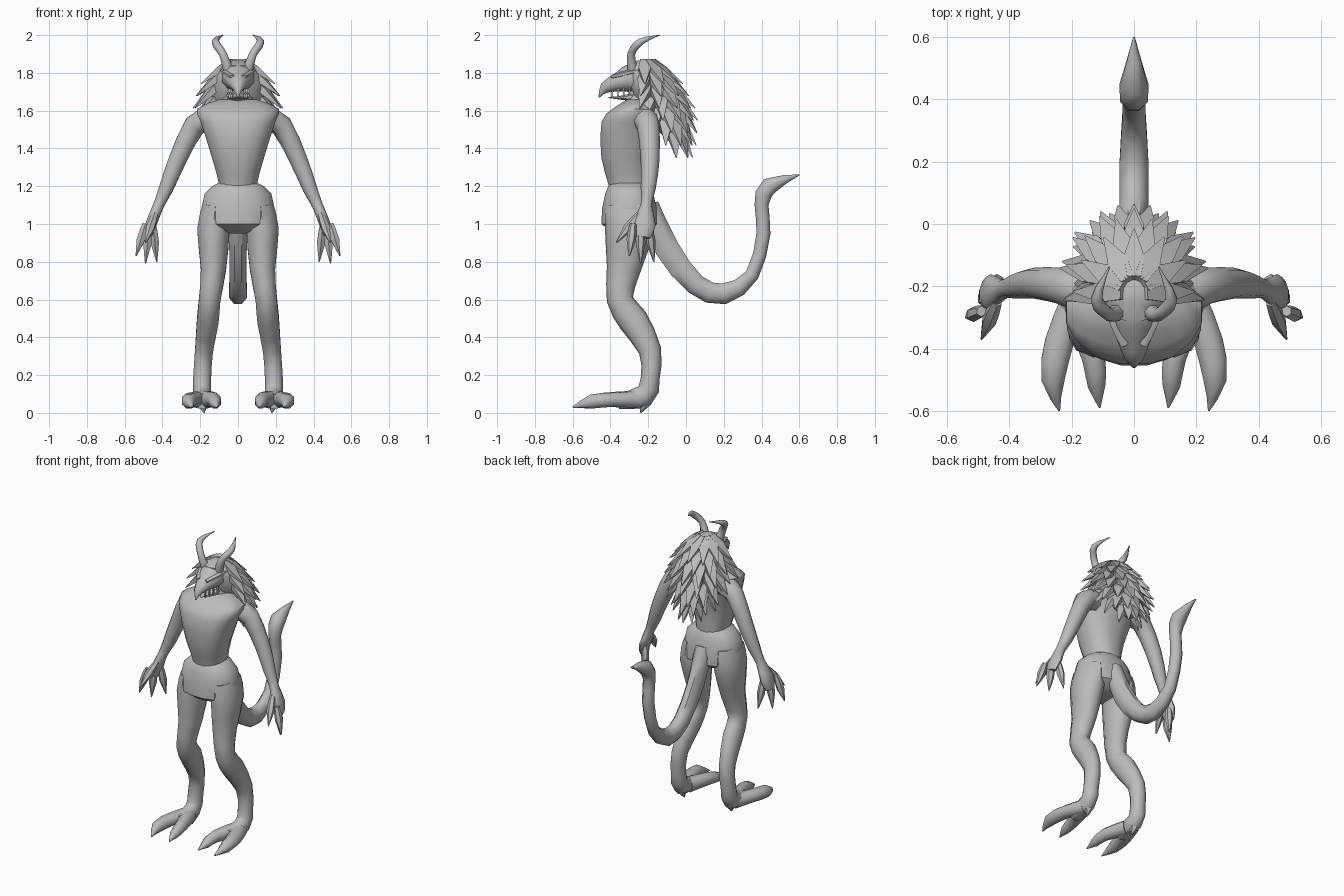
import bpy, bmesh
from math import sin, cos, pi, radians
from mathutils import Vector

cube = bpy.data.objects.get("Cube")
if cube:
    bpy.data.objects.remove(cube)

GREY = (0.5, 0.5, 0.5, 1)
skin = bpy.data.materials.new("plain grey")
skin.use_nodes = True
skin.diffuse_color = GREY
skin.node_tree.nodes["Principled BSDF"].inputs["Base Color"].default_value = GREY

X, Z = Vector((1, 0, 0)), Vector((0, 0, 1))


def smooth_path(points, steps):
    """Pass a smooth spline through control rings (x, y, z, half width, half depth)."""
    rings = [Vector(p if len(p) > 4 else (*p, p[-1])) for p in points]
    last = len(rings) - 1
    path = []
    for i in range(last):
        before, start, end, after = (rings[min(max(i + k, 0), last)] for k in (-1, 0, 1, 2))
        leave, arrive = (end - before) / 2, (after - start) / 2
        for step in range(steps):
            t = step / steps
            cubic = (start - end) * 2 + leave + arrive
            square = (end - start) * 3 - leave * 2 - arrive
            path.append(start + leave * t + square * t ** 2 + cubic * t ** 3)
    return path + [rings[-1]]


def add_tube(bm, points, sides=10, side=X, steps=2, flat=False, power=1.0):
    """Skin elliptical rings along a path; flat rings stay level."""
    path = smooth_path(points, steps)
    centres = [p.to_3d() for p in path]
    last = len(path) - 1
    rings = []
    for i, p in enumerate(path):
        ahead = centres[min(i + 1, last)] - centres[max(i - 1, 0)]
        along = Z if flat else ahead.normalized()
        u = (side - along * side.dot(along)).normalized()
        v = along.cross(u)
        width, depth = max(p[3], .003), max(p[4], .003)
        ring = []
        for k in range(sides):
            angle = 2 * pi * (k + .5) / sides
            c, s = (abs(f) ** power * (1 if f > 0 else -1) for f in (cos(angle), sin(angle)))
            ring.append(bm.verts.new(centres[i] + u * c * width + v * s * depth))
        rings.append(ring)
    for low, high in zip(rings, rings[1:]):
        for k in range(sides):
            n = (k + 1) % sides
            bm.faces.new((low[k], low[n], high[n], high[k]))
    bm.faces.new(rings[0])
    bm.faces.new(rings[-1])


def spike(start, tip, width, depth, middle=.5):
    """Control rings of a tuft or claw that swells and then tapers to a point."""
    start, tip = Vector(start), Vector(tip)
    return [(*start, width * .7, depth * .7),
            (*start.lerp(tip, middle), width, depth), (*tip, 0)]


def finish(name, bm, mirror=False, angle=50):
    bmesh.ops.recalc_face_normals(bm, faces=bm.faces)
    mesh = bpy.data.meshes.new(name)
    bm.to_mesh(mesh)
    bm.free()
    mesh.materials.append(skin)
    part_object = bpy.data.objects.new(name, mesh)
    bpy.context.scene.collection.objects.link(part_object)
    bpy.ops.object.select_all(action="DESELECT")
    part_object.select_set(True)
    bpy.context.view_layer.objects.active = part_object
    bpy.ops.object.shade_smooth_by_angle(angle=radians(angle))
    if mirror:
        part_object.modifiers.new("mirror", "MIRROR").use_mirror_merge = False


def part(name, *paths, mirror=False, **options):
    bm = bmesh.new()
    for points in paths:
        add_tube(bm, points, **options)
    finish(name, bm, mirror)


def centred(*rows):
    return [(0, *row) for row in rows]


# Trunk
part("torso", centred(
    (-.3, 1.1, .1), (-.3, 1.2, .1, .11), (-.32, 1.35, .14, .13),
    (-.3, 1.54, .2, .15), (-.27, 1.61, .22, .12), (-.25, 1.66, .1, .06)),
    sides=16, flat=True, power=.85)
part("pelvis", centred(
    (-.3, 1.22, .1), (-.3, 1.16, .18, .13), (-.3, 1, .19, .15), (-.3, .95, .06)),
    sides=16, flat=True, power=.9)
part("neck", centred((-.25, 1.6, .09), (-.2, 1.75, .07)))

# Tail ending in a blade
part("tail", centred(
    (-.2, 1.1, .06), (-.1, .87, .05, .07), (.05, .68, .05, .06), (.2, .63, .05, .06),
    (.35, .73, .04), (.41, .95, .04), (.4, 1.1, .04), (.44, 1.2, .05), (.6, 1.26, 0)),
    sides=8)

# Legs and two-toed feet
part("leg", [
    (.12, -.3, 1.1, .07, .12), (.13, -.3, .97, .09, .13), (.13, -.33, .76, .07, .09),
    (.15, -.35, .6, .06, .07), (.16, -.28, .49, .06, .08), (.18, -.19, .33, .05, .06),
    (.19, -.19, .18, .05), (.19, -.22, .09, .05, .06), (.19, -.36, .06, .05, .04)],
    mirror=True)
part("toes",
     [(.19, -.25, .07, .05), (.24, -.38, .07, .05, .04), (.26, -.5, .06, .04), (.24, -.6, .03, 0)],
     [(.18, -.28, .07, .05), (.13, -.43, .07, .04), (.12, -.52, .05, .03), (.11, -.59, .03, 0)],
     sides=8, mirror=True)
part("heel_spur", spike((.19, -.2, .1), (.18, -.24, 0), .03, .03), sides=6, mirror=True)

# Arms and clawed hands
part("arm", [
    (.15, -.22, 1.55, .07), (.23, -.2, 1.52, .06), (.32, -.19, 1.34, .05), (.38, -.2, 1.19, .04),
    (.42, -.21, 1.1, .03), (.46, -.22, 1, .03, .06), (.48, -.23, .93, .02, .04)], mirror=True)
fingers = {(.49, -.28, 1): (.54, -.3, .83), (.47, -.24, 1): (.49, -.24, .79),
           (.45, -.2, 1): (.43, -.17, .8), (.44, -.25, 1.05): (.49, -.37, .9)}
part("fingers", *[spike(knuckle, tip, .025, .025) for knuckle, tip in fingers.items()],
     sides=6, mirror=True)

# Beaked head
part("skull", centred(
    (-.18, 1.76, .06, .08), (-.27, 1.775, .09, .085), (-.36, 1.75, .06, .05),
    (-.43, 1.72, .03), (-.46, 1.67, 0)))
part("jaw", centred((-.2, 1.7, .06, .04), (-.3, 1.67, .06, .02), (-.41, 1.67, 0)), sides=8)
part("brow", spike((.03, -.39, 1.78), (.1, -.22, 1.82), .02, .015), sides=6, mirror=True)
teeth = []
for i in range(4):
    x, y = .025 + .01 * i, .03 * i - .39
    teeth.append(spike((x, y, 1.72), (x, y, 1.685), .007, .007))
    teeth.append(spike((x, y, 1.665), (x, y, 1.695), .007, .007))
part("teeth", *teeth, sides=4, steps=1, mirror=True)
part("horn", [(.05, -.28, 1.81, .03), (.08, -.29, 1.9, .022), (.12, -.24, 1.965, .02),
              (.08, -.14, 2, 0)], sides=8, steps=3, mirror=True)

# Mane: a solid core under overlapping rows of pointed tufts
ROWS = 7
core = [(-.23, 1.865, .03)]
bm = bmesh.new()
for row in range(ROWS):
    t = row / (ROWS - 1)
    bulge = sin(pi * (.2 + .7 * t))
    y, z = .14 * t - .22, 1.84 - .34 * t
    rx, ry = .15 * bulge, .05 + .08 * bulge
    core.append((y, z, rx, ry))
    count = round(3 + 6 * bulge)
    for i in range(count):
        angle = radians(60 + 50 * bulge) * (2 * i / (count - 1) - 1)
        out = Vector((sin(angle), cos(angle), 0))
        root = Vector((rx * out.x, y + ry * out.y, z)) - out * .02
        fall = (out * (1.3 - .9 * t) - Z).normalized()
        add_tube(bm, spike(root - fall * .04, root + fall * .16, .046, .025, .4),
                 sides=4, steps=1, side=out.cross(Z))
core.append((-.04, 1.42, .03))
part("mane_core", centred(*core), sides=14, steps=1, flat=True)
finish("mane_tufts", bm, angle=35)
